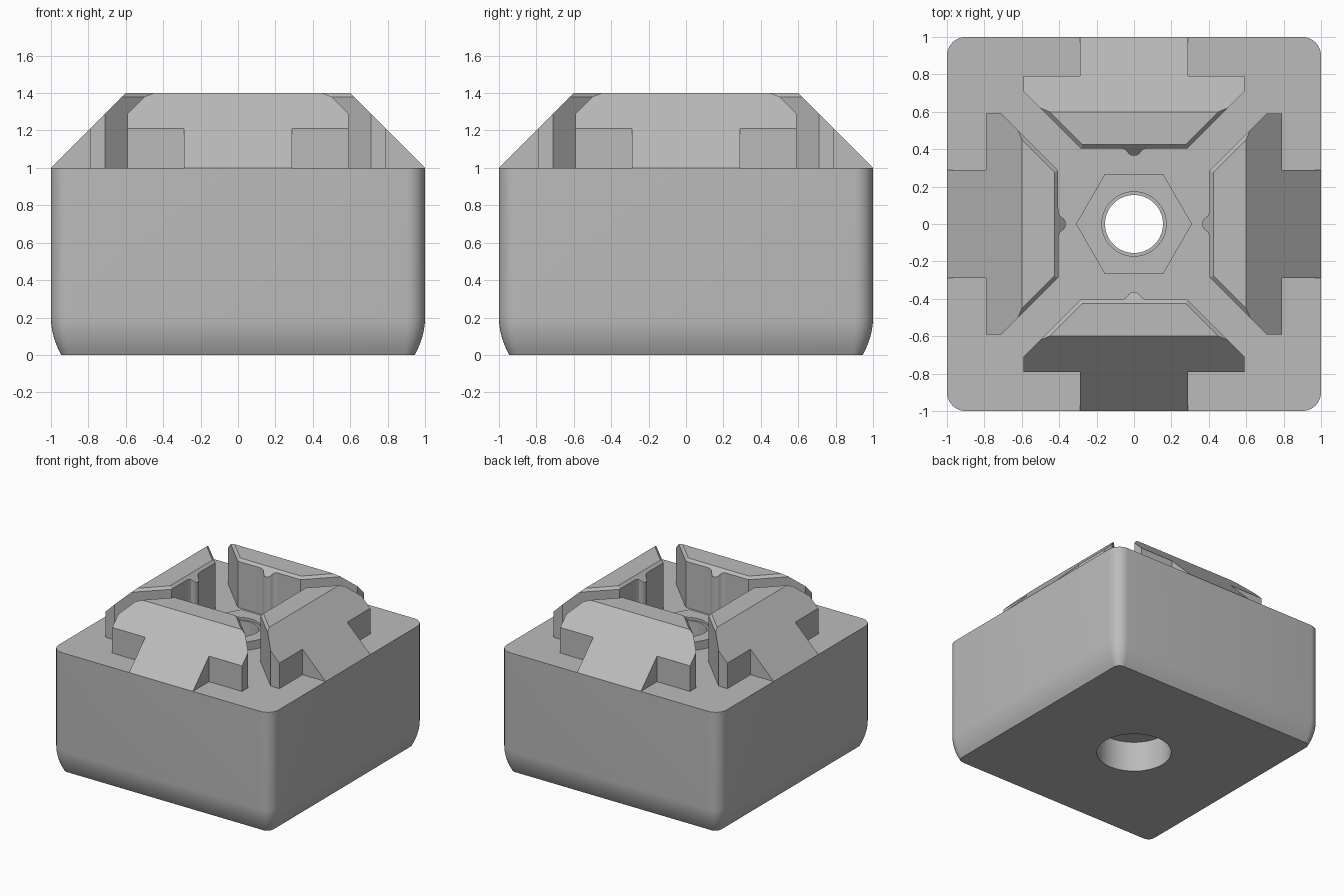
import bpy, bmesh, math
from mathutils import Vector, Matrix

cube = bpy.data.objects.get("Cube")
if cube:
    bpy.data.objects.remove(cube, do_unlink=True)

# Single plain grey
grey = bpy.data.materials.new("plain_grey")
grey.use_nodes = True
colour = (0.5, 0.5, 0.5, 1)
grey.diffuse_color = colour
grey.node_tree.nodes["Principled BSDF"].inputs["Base Color"].default_value = colour


def make_object(name, bm):
    bmesh.ops.recalc_face_normals(bm, faces=bm.faces)
    mesh = bpy.data.meshes.new(name)
    bm.to_mesh(mesh)
    bm.free()
    obj = bpy.data.objects.new(name, mesh)
    bpy.context.collection.objects.link(obj)
    mesh.materials.append(grey)
    return obj


def loft(rings):
    """Closed solid through matching rings of points."""
    bm = bmesh.new()
    loops = [[bm.verts.new(p) for p in ring] for ring in rings]
    n = len(loops[0])
    for a, b in zip(loops, loops[1:]):
        for i in range(n):
            j = (i + 1) % n
            bm.faces.new((a[i], a[j], b[j], b[i]))
    bm.faces.new(loops[0][::-1])
    bm.faces.new(loops[-1])
    return bm


def circle(r, z, sides=64):
    return [(r * math.cos(2 * math.pi * i / sides),
             r * math.sin(2 * math.pi * i / sides), z) for i in range(sides)]


def rounded_square(half, r, z, steps=8):
    pts = []
    for q in range(4):
        for s in range(steps + 1):
            a = math.pi / 2 * (q + s / steps)
            cx = (half - r) * (1 if q in (0, 3) else -1)
            cy = (half - r) * (1 if q < 2 else -1)
            pts.append((cx + r * math.cos(a), cy + r * math.sin(a), z))
    return pts


def cut(obj, r, z0, z1):
    """Bore a round hole into an object."""
    cutter = make_object("bore_cutter", loft([circle(r, z0), circle(r, z1)]))
    cutter.hide_render = True
    mod = obj.modifiers.new("bore", "BOOLEAN")
    mod.operation, mod.solver, mod.object = "DIFFERENCE", "EXACT", cutter
    bpy.context.view_layer.objects.active = obj
    bpy.ops.object.modifier_apply(modifier=mod.name)
    bpy.data.objects.remove(cutter, do_unlink=True)


def smooth(obj):
    bpy.ops.object.select_all(action="DESELECT")
    obj.select_set(True)
    bpy.context.view_layer.objects.active = obj
    bpy.ops.object.shade_smooth_by_angle(angle=math.radians(25))


# Block with rounded corners and a soft lower edge
rings = []
for i in range(9):
    t = i / 8
    inset = 0.055 * (1 - t) ** 2
    rings.append(rounded_square(1 - inset, 0.1 - inset * 0.8, 0.2 * t))
rings.append(rounded_square(1, 0.1, 1))
body = make_object("base_block", loft(rings))
cut(body, 0.155, -0.2, 1.2)
cut(body, 0.28, -0.2, 0.25)
smooth(body)

# Raised hexagon with a stepped bore
hexagon = make_object("hex_boss", loft([circle(0.31, 1, 6), circle(0.31, 1.07, 6)]))
cut(hexagon, 0.155, 0.8, 1.3)
cut(hexagon, 0.172, 1.05, 1.3)
smooth(hexagon)

# T-shaped jaw outline for the front, right half from stem to inner rib
half_plan = [(0.29, -1), (0.29, -0.79), (0.59, -0.79), (0.59, -0.71),
             (0.285, -0.405), (0.07, -0.405), (0.045, -0.397), (0.028, -0.375),
             (0.015, -0.367)]
plan = half_plan + [(-x, y) for x, y in reversed(half_plan)]


def slice_off(bm, point, normal):
    """Trim the solid by a plane and close the cut."""
    res = bmesh.ops.bisect_plane(
        bm, geom=bm.verts[:] + bm.edges[:] + bm.faces[:], dist=1e-5,
        plane_co=Vector(point), plane_no=Vector(normal).normalized(),
        clear_outer=True)
    edges = [e for e in bm.edges if e.is_boundary]
    if edges:
        bmesh.ops.edgeloop_fill(bm, edges=edges)


def make_jaw(name, turn):
    bm = loft([[(x, y, z) for x, y in plan] for z in (1, 1.4)])
    slice_off(bm, (0, -1, 1), (0, -1, 1))                  # outer slope
    slice_off(bm, (0, -0.405, 1.38), (0, 1, 1))            # inner chamfer
    for s in (1, -1):                                      # side chamfers
        slice_off(bm, (s * 0.285, -0.405, 1.38), (s, 1, math.sqrt(2)))
    bmesh.ops.rotate(bm, verts=bm.verts, cent=(0, 0, 0),
                     matrix=Matrix.Rotation(turn, 3, "Z"))
    make_object(name, bm)


for i, side in enumerate(("front", "left", "back", "right")):
    make_jaw(side + "_jaw", i * math.pi / 2)
